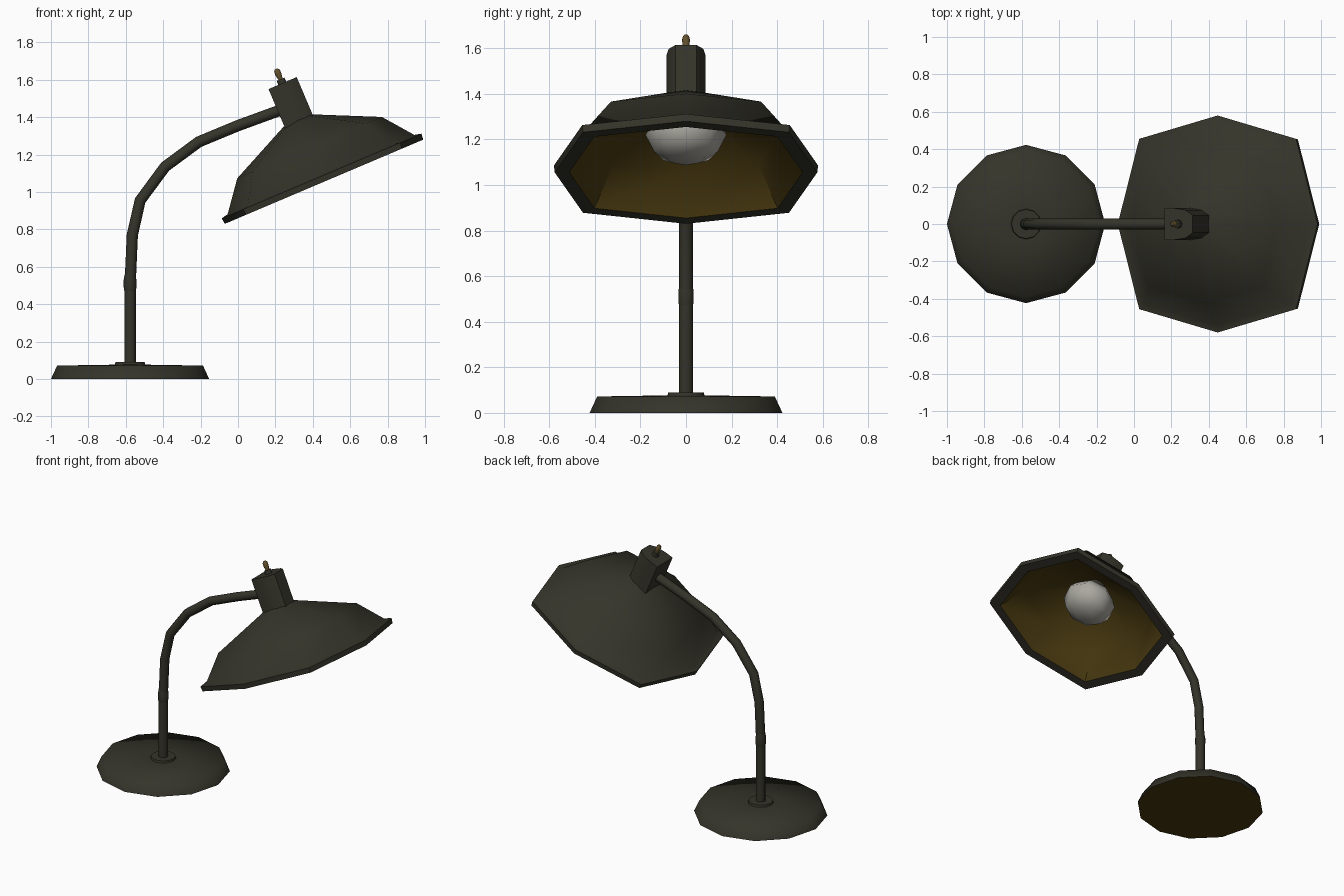
import bpy, bmesh, math
from mathutils import Matrix, Vector

if "Cube" in bpy.data.objects:
    bpy.data.objects.remove(bpy.data.objects["Cube"])


def material(name, rgb):
    m = bpy.data.materials.new(name)
    m.diffuse_color = (*rgb, 1)
    m.use_nodes = True
    m.node_tree.nodes["Principled BSDF"].inputs["Base Color"].default_value = m.diffuse_color
    return m


BODY = material("dark olive metal", (0.035, 0.034, 0.023))
LINING = material("brown lining", (0.066, 0.041, 0.005))
GLASS = material("bulb glass", (0.40, 0.39, 0.35))
BRASS = material("aged brass", (0.13, 0.085, 0.025))


def finish(obj, angle):
    bpy.ops.object.select_all(action='DESELECT')
    obj.select_set(True)
    bpy.context.view_layer.objects.active = obj
    bpy.ops.object.shade_smooth_by_angle(angle=math.radians(angle))


def ngon(n):
    return [(math.cos(2 * math.pi * i / n), math.sin(2 * math.pi * i / n)) for i in range(n)]


def loft(name, section, profile, matrix, mats, angle=50, rule=None):
    """Sweep a section along (radius, height) rings, closing both ends.
    rule(ring index, normal) picks the material of each face."""
    bm = bmesh.new()
    rings = [[bm.verts.new((x * r, y * r, h)) for x, y in section] for r, h in profile]
    n = len(section)
    faces = [(bm.faces.new(rings[0]), 0), (bm.faces.new(rings[-1]), len(rings))]
    for k in range(len(rings) - 1):
        for i in range(n):
            j = (i + 1) % n
            faces.append((bm.faces.new((rings[k][i], rings[k][j],
                                        rings[k + 1][j], rings[k + 1][i])), k))
    bmesh.ops.recalc_face_normals(bm, faces=bm.faces)
    if rule:
        for f, k in faces:
            f.material_index = rule(k, f.normal)
    me = bpy.data.meshes.new(name)
    bm.to_mesh(me)
    bm.free()
    for m in mats:
        me.materials.append(m)
    obj = bpy.data.objects.new(name, me)
    obj.matrix_world = matrix
    bpy.context.collection.objects.link(obj)
    finish(obj, angle)
    return obj


# Weighted base with a small collar, and a brown pad underneath
STAND = Matrix.Translation((-0.577, 0, 0))
loft("base", ngon(12), [(0.423, 0), (0.39, 0.072), (0.08, 0.077)], STAND,
     [BODY, LINING], 80, lambda k, nrm: int(nrm.z < -0.9))
loft("collar", ngon(12), [(0.083, 0.07), (0.078, 0.09)], STAND, [BODY])

# Upright post and joint sleeve
loft("post", ngon(8), [(0.031, 0.08), (0.031, 0.5)], STAND, [BODY])
loft("joint_sleeve", ngon(8), [(0.029, 0.46), (0.034, 0.49), (0.034, 0.53), (0.029, 0.56)],
     STAND, [BODY])

# Bent arm
path = [(-0.577, 0.5), (-0.565, 0.77), (-0.523, 0.955), (-0.39, 1.135),
        (-0.21, 1.268), (0.0, 1.355), (0.26, 1.45)]
cu = bpy.data.curves.new("arm", 'CURVE')
cu.dimensions = '3D'
cu.bevel_depth = 0.03
cu.bevel_resolution = 2
cu.use_fill_caps = True
sp = cu.splines.new('POLY')
sp.points.add(len(path) - 1)
for p, (x, z) in zip(sp.points, path):
    p.co = (x, 0, z, 1)
arm = bpy.data.objects.new("arm", cu)
bpy.context.collection.objects.link(arm)
cu.materials.append(BODY)
bpy.context.view_layer.objects.active = arm
arm.select_set(True)
bpy.ops.object.convert(target='MESH')
finish(bpy.context.view_layer.objects.active, 50)

# Tilted head: everything below shares the shade's axis
HEAD = Matrix.Translation((0.46, 0, 1.055)) @ Matrix.Rotation(math.radians(-23), 4, 'Y')

# Eight-sided shade: lining, rolled lip, then outer skin
c = 0.785
octagon = [(1, 0), (c, c), (0, 1), (-c, c), (-1, 0), (-c, -c), (0, -1), (c, -c)]
loft("shade", octagon,
     [(0.07, 0.33), (0.405, 0.175), (0.512, 0.0), (0.576, 0.0), (0.58, 0.033),
      (0.542, 0.042), (0.42, 0.198), (0.083, 0.356)],
     HEAD, [BODY, LINING], 48, lambda k, nrm: int(k < 2))

# Socket housing, flat at the back and rounded at the front
half = [(1, 0.55), (0.5, 0.9), (-0.35, 1.02), (-0.95, 1.02)]
housing = half + [(x, -y) for x, y in reversed(half)]
loft("socket_housing", housing, [(0.084, 0.33), (0.084, 0.572)], HEAD, [BODY], 40)

# Switch on top of the housing
loft("switch_nut", ngon(8), [(0.024, 0.565), (0.022, 0.595)], HEAD, [BODY])
loft("switch_lever", ngon(8), [(0.011, 0.59), (0.017, 0.625), (0.016, 0.645), (0.008, 0.655)],
     HEAD, [BRASS])

# Bulb and its holder
loft("bulb_holder", ngon(8), [(0.075, 0.22), (0.075, 0.34)], HEAD, [BODY])
loft("bulb", ngon(8), [(0.07, 0.065), (0.14, 0.10), (0.178, 0.18), (0.14, 0.25), (0.07, 0.30)],
     HEAD, [GLASS], 60)
